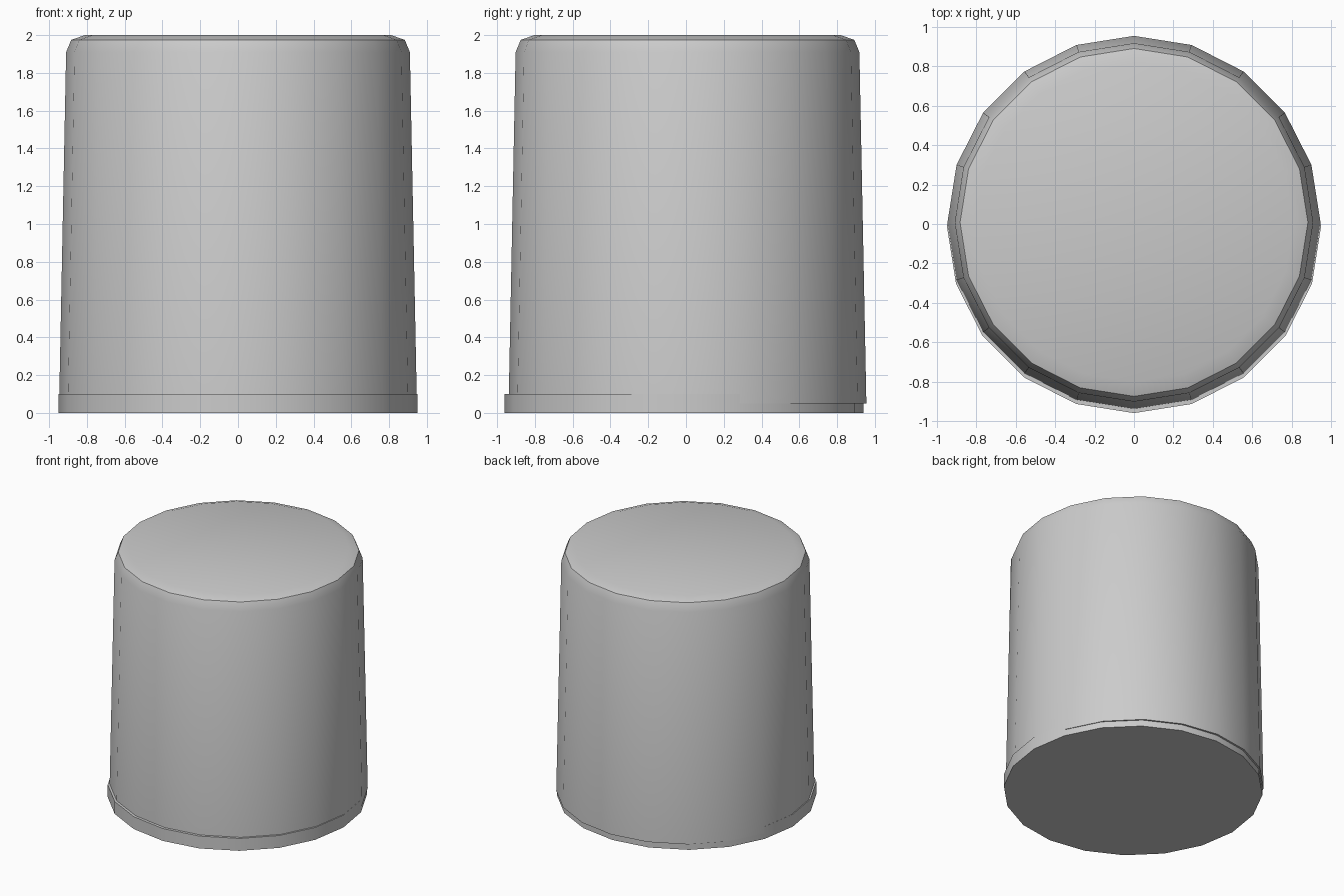
import bpy, bmesh, math

if "Cube" in bpy.data.objects:
    bpy.data.objects.remove(bpy.data.objects["Cube"])

SIDES = 20


def lathe(name, profile, y):
    """Solid of revolution from (radius, z) rings, capped at both ends."""
    bm = bmesh.new()
    rings = []
    for r, z in profile:
        rings.append([bm.verts.new((r * math.cos(2 * math.pi * i / SIDES),
                                    y + r * math.sin(2 * math.pi * i / SIDES), z))
                      for i in range(SIDES)])
    for a, b in zip(rings, rings[1:]):
        for i in range(SIDES):
            j = (i + 1) % SIDES
            bm.faces.new((a[i], a[j], b[j], b[i]))
    bm.faces.new(rings[0][::-1])
    bm.faces.new(rings[-1])
    mesh = bpy.data.meshes.new(name)
    bm.to_mesh(mesh)
    bm.free()
    obj = bpy.data.objects.new(name, mesh)
    bpy.context.collection.objects.link(obj)
    bpy.ops.object.select_all(action='DESELECT')
    obj.select_set(True)
    bpy.context.view_layer.objects.active = obj
    bpy.ops.object.shade_smooth_by_angle(angle=math.radians(40))
    return obj


# Tapered body with a rounded top rim
lathe("tapered_body", [(0.947, 0.05), (0.91, 1.91), (0.883, 1.975), (0.81, 2.0)], 0.008)

# Base disc, set slightly towards the front
lathe("base_disc", [(0.95, 0.0), (0.95, 0.10)], -0.01)
